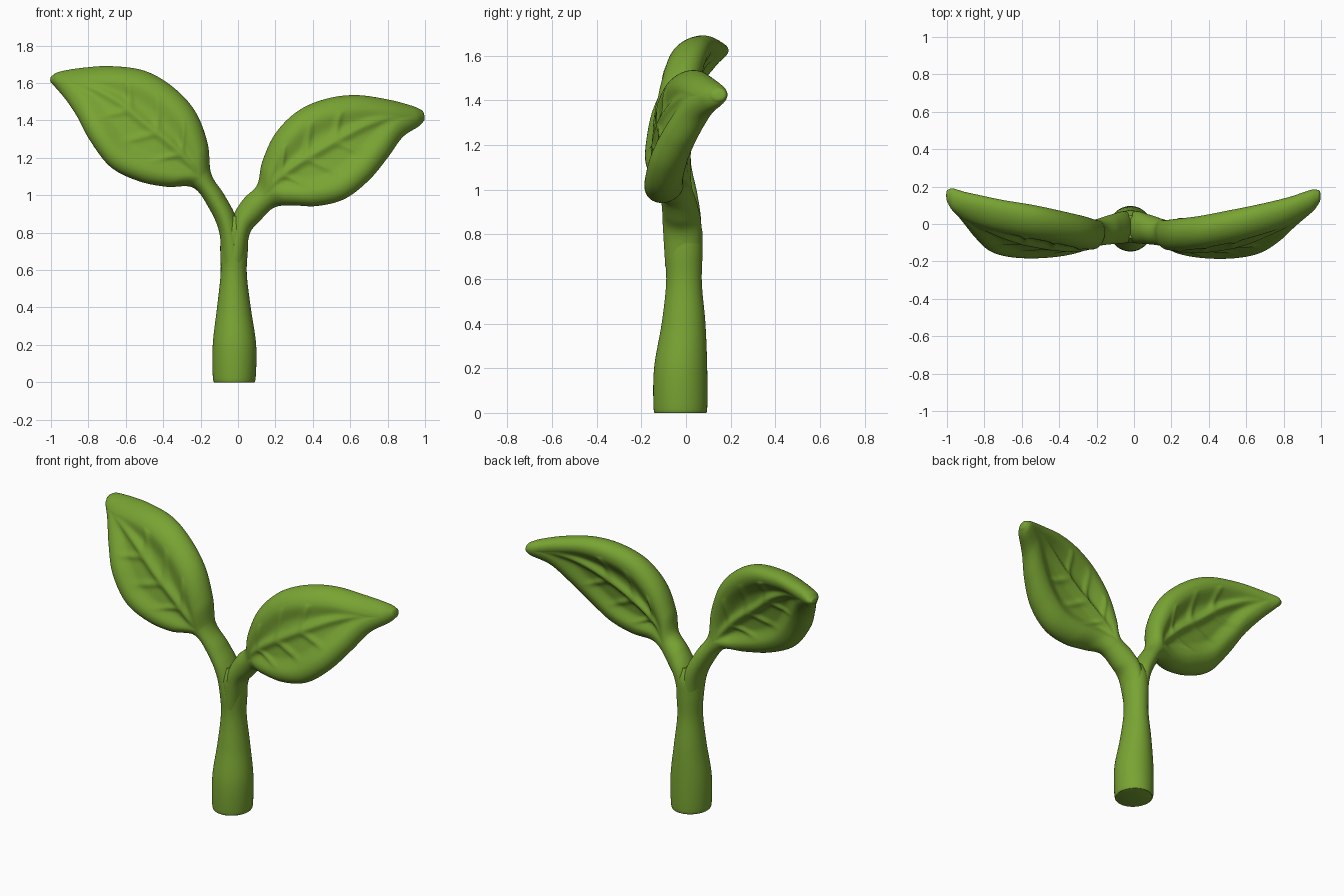
import bpy, bmesh, math

if "Cube" in bpy.data.objects:
    bpy.data.objects.remove(bpy.data.objects["Cube"])

green = bpy.data.materials.new("leaf green")
green.diffuse_color = (0.19, 0.37, 0.033, 1)
green.use_nodes = True
green.node_tree.nodes["Principled BSDF"].inputs["Base Color"].default_value = green.diffuse_color


def smooth_rows(rows, steps):
    """Catmull-Rom through rows of numbers; yields (position, values)."""
    out = []
    n = len(rows)
    for i in range(n - 1):
        p = [rows[max(0, min(n - 1, i + k))] for k in (-1, 0, 1, 2)]
        for s in range(steps + (i == n - 2)):
            t = s / steps
            out.append((i + t, [0.5 * (2 * b + (c - a) * t + (2 * a - 5 * b + 4 * c - d) * t * t
                                       + (3 * b - a - 3 * c + d) * t ** 3)
                                for a, b, c, d in zip(*p)]))
    return out


def loft(name, rings):
    """Skin closed rings of points and cap both ends."""
    bm = bmesh.new()
    vs = [[bm.verts.new(p) for p in ring] for ring in rings]
    n = len(rings[0])
    for a, b in zip(vs, vs[1:]):
        for j in range(n):
            k = (j + 1) % n
            bm.faces.new((a[j], a[k], b[k], b[j]))
    bm.faces.new(vs[0])
    bm.faces.new(vs[-1])
    bmesh.ops.recalc_face_normals(bm, faces=bm.faces)
    me = bpy.data.meshes.new(name)
    bm.to_mesh(me)
    bm.free()
    me.materials.append(green)
    ob = bpy.data.objects.new(name, me)
    bpy.context.collection.objects.link(ob)
    bpy.context.view_layer.objects.active = ob
    ob.select_set(True)
    bpy.ops.object.shade_smooth_by_angle(angle=math.radians(60))
    ob.select_set(False)


# Stem: z, centre x, radius x, centre y, radius y
stem = [(0, -.02, .1, -.025, .108), (.02, -.02, .114, -.025, .12), (.2, -.019, .116, -.024, .119),
        (.4, -.022, .09, -.011, .098), (.58, -.023, .07, -.009, .08), (.72, -.021, .074, -.01, .084),
        (.82, -.019, .07, -.013, .085), (.89, -.018, .04, -.015, .06)]
loft("stem", [[(cx + rx * math.cos(a), cy + ry * math.sin(a), z)
               for a in (math.tau * j / 48 for j in range(48))]
              for _, (z, cx, rx, cy, ry) in smooth_rows(stem, 8)])

# Leaf outlines in the front view: upper edge x, z and lower edge x, z
right = [(-.08, .70, .035, .62), (-.03, .88, .062, .79), (.03, .98, .115, .86), (.102, 1.055, .19, .932),
         (.13, 1.18, .28, .946), (.2, 1.33, .42, .942), (.32, 1.45, .57, .98), (.47, 1.515, .7, 1.08),
         (.63, 1.535, .8, 1.2), (.8, 1.512, .88, 1.31), (.93, 1.478, .965, 1.367), (.982, 1.455, .992, 1.395)]
left = [(.035, .70, -.085, .62), (-.01, .88, -.1, .80), (-.075, 1.005, -.155, .93), (-.143, 1.115, -.24, 1.04),
        (-.163, 1.28, -.38, 1.045), (-.23, 1.45, -.53, 1.075), (-.35, 1.58, -.68, 1.15),
        (-.5, 1.665, -.79, 1.29), (-.68, 1.69, -.86, 1.42), (-.84, 1.68, -.92, 1.51),
        (-.955, 1.66, -.975, 1.575), (-.992, 1.64, -.997, 1.60)]
# Shared depth: upper edge y, lower edge y, half thickness
depth = [(-.015, -.015, .078), (-.015, -.02, .086), (-.025, -.03, .08), (-.04, -.05, .073),
         (-.045, -.095, .078), (-.045, -.11, .085), (-.03, -.11, .085), (0, -.085, .085),
         (.035, -.025, .08), (.078, .05, .073), (.125, .12, .06), (.145, .145, .036)]
# The left leaf leans further back along its upper edge
lean = [0, 0, 0, 0, 0, .015, .03, .035, .035, .03, .012, .005]
depth_left = [(u + k, l, h) for (u, l, h), k in zip(depth, lean)]

AROUND = 144
VEINS = (4.4, 5.5, 6.6)


def bump(x, width):
    return math.exp(-(x / width) ** 2)


def smooth(x):
    x = max(0, min(1, x))
    return x * x * (3 - 2 * x)


def thickness(t, v, half, h, dish):
    """Relative thickness: round rim, dished blade, raised midrib and side veins."""
    a = min(h, half)
    d = (1 - abs(v)) * half
    if d < a:
        return math.sqrt(max(0, 1 - (1 - d / a) ** 2))
    blade = 1 - dish * smooth((d - a) / (1.1 * h))
    off = v - 0.1
    # side veins sweep toward the tip and fade at the rim
    fade = smooth((0.7 - abs(off)) * 2.5)
    vein = max(bump((t - t0 - 1.2 * abs(off)) * 0.13, 0.016) for t0 in VEINS)
    blade += 0.13 * vein * fade
    rib = 0.95 * bump(off * half, 0.026)
    return blade + max(0, 0.97 - blade) * rib


def leaf(name, outline, depths):
    rings = []
    for t, (xu, zu, xl, zl, yu, yl, h) in smooth_rows([o + d for o, d in zip(outline, depths)], 14):
        half = math.hypot(xu - xl, zu - zl) / 2
        ring = []
        for j in range(AROUND):
            ang = math.tau * j / AROUND
            v = math.cos(ang)
            side, dish = (1, 0.38) if math.sin(ang) >= 0 else (-1, 0.27)
            w = (1 + v) / 2
            y = yl + (yu - yl) * w + side * h * thickness(t, v, half, h, dish)
            ring.append((xl + (xu - xl) * w, y, zl + (zu - zl) * w))
        rings.append(ring)
    # rounded tip: shrink a few copies of the last ring outward
    last, prev = rings[-1], rings[-15]
    c = [sum(p[i] for p in last) / AROUND for i in range(3)]
    q = [sum(p[i] for p in prev) / AROUND for i in range(3)]
    ln = math.dist(c, q)
    for k in (30, 55, 75):
        s, e = math.cos(math.radians(k)), 0.011 * math.sin(math.radians(k)) / ln
        rings.append([tuple(c[i] + (p[i] - c[i]) * s + (c[i] - q[i]) * e for i in range(3)) for p in last])
    loft(name, rings)


leaf("right_leaf", right, depth)
leaf("left_leaf", left, depth_left)
